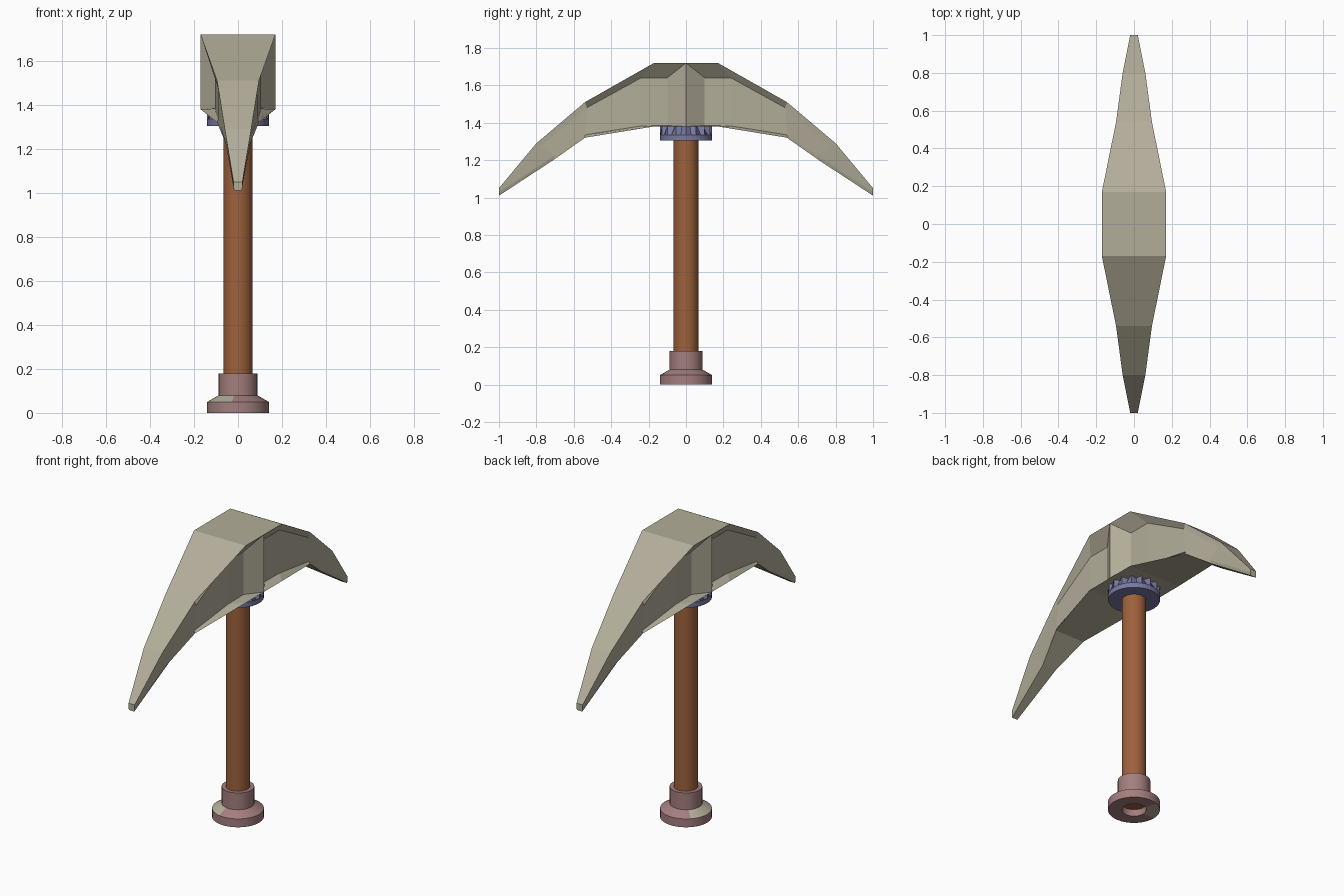
import bpy, bmesh, math

if "Cube" in bpy.data.objects:
    bpy.data.objects.remove(bpy.data.objects["Cube"])


def material(name, rgb):
    m = bpy.data.materials.new(name)
    m.diffuse_color = (*rgb, 1)
    m.use_nodes = True
    m.node_tree.nodes["Principled BSDF"].inputs["Base Color"].default_value = m.diffuse_color
    return m


STONE = material("pale stone", (0.45, 0.42, 0.32))
WOOD = material("brown wood", (0.34, 0.12, 0.045))
PINK = material("dusty pink metal", (0.37, 0.21, 0.21))
BLUE = material("blue grey metal", (0.19, 0.19, 0.36))


def finish(name, bm, mats):
    bmesh.ops.remove_doubles(bm, verts=bm.verts, dist=0.0005)
    bmesh.ops.recalc_face_normals(bm, faces=bm.faces)
    me = bpy.data.meshes.new(name)
    bm.to_mesh(me)
    bm.free()
    ob = bpy.data.objects.new(name, me)
    bpy.context.collection.objects.link(ob)
    for m in mats:
        me.materials.append(m)
    return ob


def bridge(bm, a, b):
    n = len(a)
    for i in range(n):
        vs = (a[i], a[(i + 1) % n], b[(i + 1) % n], b[i])
        bm.faces.new(vs)


def lathe(name, rings, mats, sides=32, closed=False):
    """rings: (z, radius at even vertices, radius at odd vertices)"""
    bm = bmesh.new()
    loops = []
    for z, r0, r1 in rings:
        loops.append([bm.verts.new(((r1 if i % 2 else r0) * math.cos(2 * math.pi * i / sides),
                                    (r1 if i % 2 else r0) * math.sin(2 * math.pi * i / sides), z))
                      for i in range(sides)])
    for a, b in zip(loops, loops[1:]):
        bridge(bm, a, b)
    if closed:
        bridge(bm, loops[-1], loops[0])
    else:
        bm.faces.new(loops[0])
        bm.faces.new(loops[-1])
    return finish(name, bm, mats)


def smooth(ob):
    bpy.ops.object.select_all(action='DESELECT')
    ob.select_set(True)
    bpy.context.view_layer.objects.active = ob
    bpy.ops.object.shade_smooth_by_angle(angle=math.radians(25))


# Pick head: stations of top rim, upper inset, lower inset, bottom rim (x, y, z)
half = [
    [(.17, 0, 1.72), (.17, 0, 1.72), (.17, 0, 1.38), (.17, 0, 1.38)],
    [(.17, .10, 1.72), (.105, .10, 1.64), (.105, .10, 1.385), (.17, .10, 1.38)],
    [(.17, .17, 1.72), (.105, .24, 1.64), (.105, .24, 1.383), (.17, .17, 1.38)],
    [(.095, .54, 1.51), (.092, .53, 1.48), (.09, .54, 1.335), (.095, .54, 1.32)],
    [(.06, .80, 1.29), (.058, .78, 1.27), (.056, .70, 1.225), (.045, .71, 1.20)],
    [(.02, 1.0, 1.05), (.02, 1.0, 1.04), (.02, 1.0, 1.03), (.018, 1.0, 1.01)],
]
stations = [[(x, -y, z) for x, y, z in s] for s in half[:0:-1]] + half
bm = bmesh.new()
loops = []
for s in stations:
    ring = s + [(-x, y, z) for x, y, z in reversed(s)]
    loops.append([bm.verts.new(p) for p in ring])
for a, b in zip(loops, loops[1:]):
    bridge(bm, a, b)
bm.faces.new(loops[0])
bm.faces.new(loops[-1])
finish("pick_head", bm, [STONE])

# Handle
smooth(lathe("handle", [(.04, .066, .066), (1.42, .066, .066)], [WOOD]))

# Pommel: hollow stepped ring at the foot of the handle
profile = [(0, .066), (0, .14), (.05, .14), (.08, .088), (.18, .088), (.18, .066)]
pommel = lathe("pommel", [(z, r, r) for z, r in profile], [PINK, STONE], closed=True)
# Pale patch on the slope and underside
for p in pommel.data.polygons:
    c = p.center
    az = math.degrees(math.atan2(c.y, c.x)) % 360
    if .05 < c.z < .08 and 140 < az < 255 or c.z < .001 and 110 < az < 180:
        p.material_index = 1
smooth(pommel)

# Collar: plain ring below, fluted teeth above
lathe("collar", [(1.305, .14, .14), (1.335, .14, .14), (1.385, .14, .105)], [BLUE])
